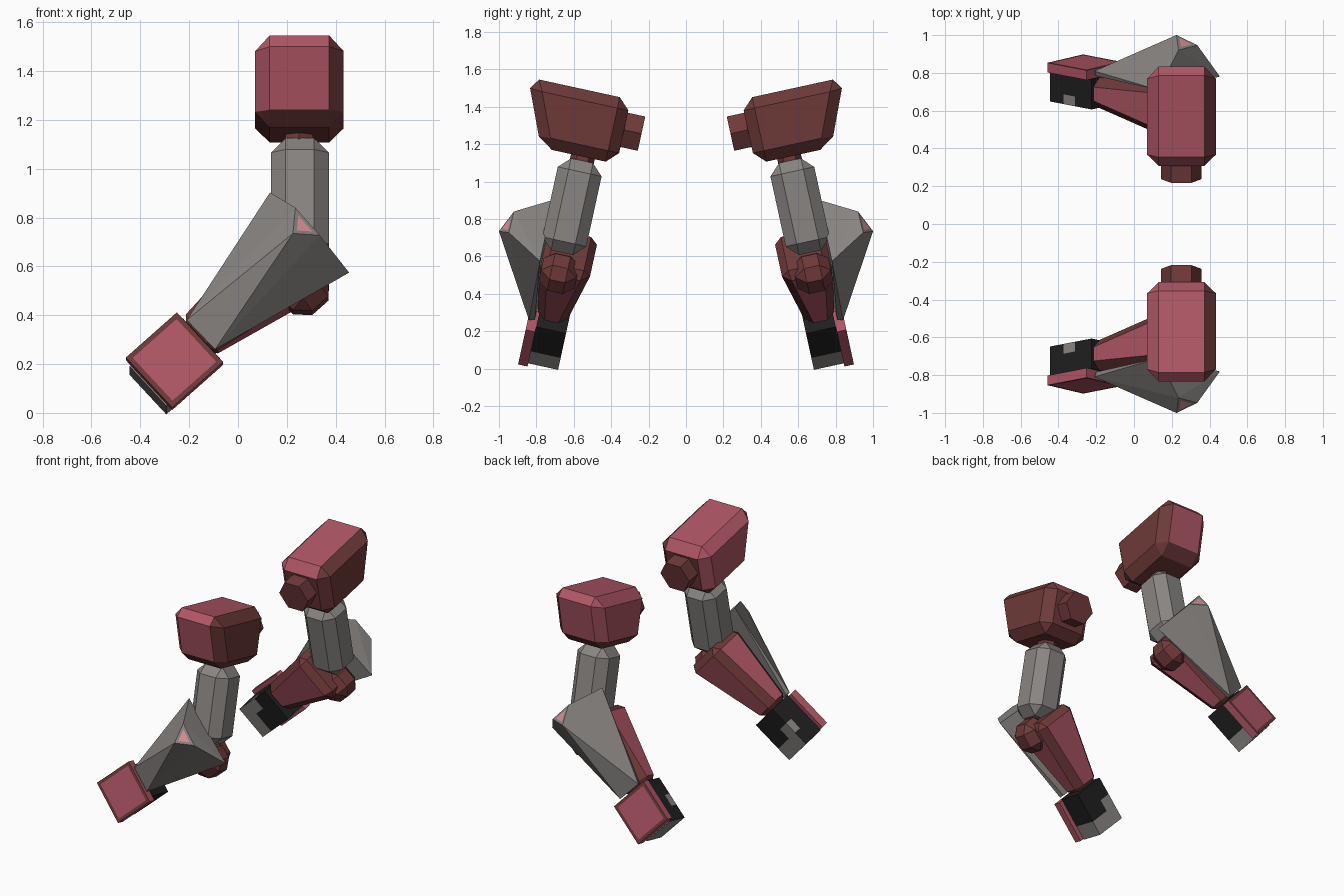
import bpy, bmesh, math
from mathutils import Matrix, Vector

if "Cube" in bpy.data.objects:
    bpy.data.objects.remove(bpy.data.objects["Cube"])

# Flat colours
def mat(name, rgb):
    m = bpy.data.materials.new(name)
    m.diffuse_color = (*rgb, 1)
    m.use_nodes = True
    m.node_tree.nodes["Principled BSDF"].inputs["Base Color"].default_value = m.diffuse_color
    return m

MATS = [mat("rose_red", (0.43, 0.095, 0.13)), mat("dark_maroon", (0.155, 0.042, 0.04)),
        mat("warm_grey", (0.25, 0.235, 0.225)), mat("near_black", (0.014, 0.014, 0.014)),
        mat("light_pink", (0.72, 0.28, 0.31))]
ROSE, MAROON, GREY, BLACK, PINK = range(5)

# Whole arm leans outward; forearm parts use a frame running along the forearm
LEAN = Matrix.Rotation(math.radians(12.3), 4, 'X')
FORE = Matrix.Translation((-0.26, 0, 0.03)) @ Matrix.Rotation(math.radians(-42.2), 4, 'Y')


def finish(name, bm, rule, frame=Matrix()):
    """Colour faces by rule, place the part and mirror it to the other arm."""
    bmesh.ops.recalc_face_normals(bm, faces=bm.faces[:])
    bm.normal_update()
    for f in bm.faces:
        f.material_index = rule(f) if callable(rule) else rule
    bm.transform(LEAN @ frame)
    me = bpy.data.meshes.new(name)
    bm.to_mesh(me)
    bm.free()
    for m in MATS:
        me.materials.append(m)
    ob = bpy.data.objects.new(name, me)
    bpy.context.collection.objects.link(ob)
    mod = ob.modifiers.new("other_side", 'MIRROR')
    mod.use_axis = (False, True, False)
    mod.use_mirror_merge = False
    return ob


def block(x, y, z, bevel=0.0, shape=None):
    """Box from (min, max) ranges, optionally reshaped and chamfered."""
    bm = bmesh.new()
    bmesh.ops.create_cube(bm, size=2)
    for v in bm.verts:
        s = v.co.copy()
        v.co = [r[0] if k < 0 else r[1] for r, k in zip((x, y, z), s)]
        if shape:
            v.co = shape(v.co, s)
    if bevel:
        bmesh.ops.bevel(bm, geom=bm.edges[:], offset=bevel, segments=1,
                        affect='EDGES', clamp_overlap=True)
    return bm


def prism(radius, depth, matrix):
    bm = bmesh.new()
    bmesh.ops.create_cone(bm, cap_ends=True, segments=6, radius1=radius,
                          radius2=radius, depth=depth, matrix=matrix)
    return bm


# Shoulder: chamfered box, outer side flaring towards the top
def flare(co, s):
    if s.y > 0 and s.z < 0:
        co.y = 1.01
    return co

def shoulder_colour(f):
    n = f.normal
    if n.x > 0.3:
        return MAROON
    if n.z > 0.3:
        return ROSE
    return ROSE if (n.y > 0.5 or n.x < -0.5) and n.z > -0.5 else MAROON

finish("shoulder", block((0.07, 0.433), (0.595, 1.157), (0.99, 1.343), 0.06, flare),
       shoulder_colour)

# Hexagonal peg on the inner side, and the short neck under the shoulder
finish("shoulder_peg", prism(0.108, 0.16, Matrix.Translation((0.25, 0.58, 1.177))
       @ Matrix.Rotation(math.pi / 2, 4, 'X') @ Matrix.Rotation(math.pi / 2, 4, 'Z')), MAROON)
finish("neck", prism(0.065, 0.10, Matrix.Translation((0.25, 0.78, 0.97))), MAROON)

# Upper arm: chamfered grey post
finish("upper_arm", block((0.135, 0.372), (0.66, 0.90), (0.465, 0.968), 0.06), GREY)

# Forearm: chamfered box tapering to the wrist, dark elbow end and outer chamfers
def taper(co, s):
    if s.x < 0:
        co.y = 0.68 if s.y < 0 else 0.835
        co.z = -0.065 if s.z < 0 else 0.12
    return co

def forearm_colour(f):
    n = f.normal
    if abs(n.x) > 0.4:
        return MAROON
    return ROSE if max(abs(n.y), abs(n.z)) > 0.85 else MAROON

finish("forearm", block((0.13, 0.68), (0.60, 0.885), (-0.168, 0.17), 0.045, taper),
       forearm_colour, FORE)

# Elbow knob
finish("elbow_knob", block((0.51, 0.71), (0.675, 0.87), (-0.215, -0.018), 0.055),
       MAROON, FORE)

# Hand: dark box with grey fingertips and a grey patch
hand = block((-0.147, 0.15), (0.667, 0.83), (-0.112, 0.112))
for co, no in [((-0.05, 0, 0), (1, 0, 0)), ((0.03, 0, 0), (1, 0, 0)),
               ((0, 0.72, 0), (0, 1, 0)), ((0, 0, 0.03), (0, 0, 1))]:
    bmesh.ops.bisect_plane(hand, geom=hand.verts[:] + hand.edges[:] + hand.faces[:],
                           plane_co=co, plane_no=no)

def hand_colour(f):
    c, n = f.calc_center_median(), f.normal
    if n.z > 0.5:
        return GREY if c.y < 0.72 and -0.05 < c.x < 0.03 else BLACK
    patch = n.y < -0.5 and c.x < 0.03 and c.z > 0.03
    return GREY if c.x < -0.05 or patch else BLACK

finish("hand", hand, hand_colour, FORE)

# Plate on the back of the hand, with a dark border
plate = block((-0.141, 0.141), (0.83, 0.882), (-0.141, 0.141))
outer = [f for f in plate.faces if f.calc_center_median().y > 0.88]
bmesh.ops.inset_region(plate, faces=outer, thickness=0.02, use_even_offset=True)

def plate_colour(f):
    c = f.calc_center_median()
    border = f.normal.y > 0.5 and max(abs(c.x), abs(c.z)) > 0.05
    return MAROON if border else ROSE

finish("hand_plate", plate, plate_colour, FORE)

# Forearm guard: faceted shield with a small capped peak
guard = bmesh.new()
for p in [(0.131, 0.885, 0.731), (0.455, 0.885, 0.395), (-0.094, 0.876, 0.075),
          (-0.21, 0.872, 0.199), (-0.094, 0.845, 0.085), (-0.20, 0.845, 0.20),
          (0.225, 1.134, 0.505), (0.335, 1.08, 0.509), (0.235, 1.078, 0.625)]:
    guard.verts.new(p)
bmesh.ops.convex_hull(guard, input=guard.verts[:])
bmesh.ops.dissolve_limit(guard, angle_limit=0.02, verts=guard.verts[:], edges=guard.edges[:])
bmesh.ops.recalc_face_normals(guard, faces=guard.faces[:])
cap = [f for f in guard.faces if all(v.co.y > 1.0 for v in f.verts)]
bmesh.ops.inset_individual(guard, faces=cap, thickness=0.016, use_even_offset=True)
finish("forearm_guard", guard, lambda f: PINK if f in cap else GREY)
